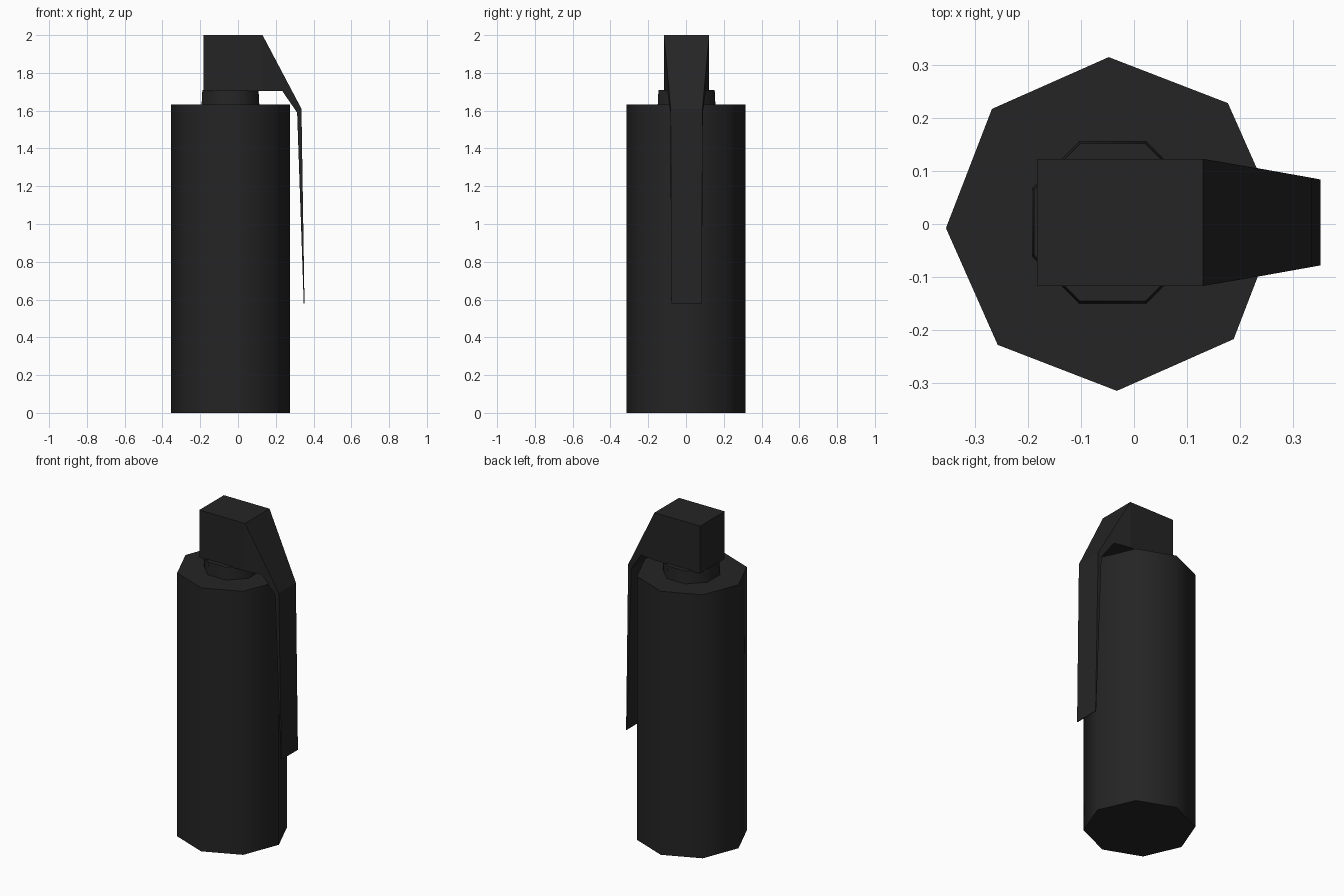
import bpy, bmesh, math

if "Cube" in bpy.data.objects:
    bpy.data.objects.remove(bpy.data.objects["Cube"])

CX, CY = -0.04, 0.003

black = bpy.data.materials.new("matte_black")
black.diffuse_color = (0.018, 0.018, 0.018, 1)
black.use_nodes = True
black.node_tree.nodes["Principled BSDF"].inputs["Base Color"].default_value = black.diffuse_color


def finish(name, bm, smooth_angle=None):
    bmesh.ops.recalc_face_normals(bm, faces=bm.faces)
    if smooth_angle:
        for f in bm.faces:
            f.smooth = True
        for e in bm.edges:
            e.smooth = e.calc_face_angle(0) < smooth_angle
    me = bpy.data.meshes.new(name)
    bm.to_mesh(me)
    bm.free()
    me.materials.append(black)
    ob = bpy.data.objects.new(name, me)
    bpy.context.collection.objects.link(ob)
    return ob


def prism(name, rings, turn, cy):
    """Closed eight-sided body through (radius, z) rings."""
    bm = bmesh.new()
    loops = []
    for r, z in rings:
        loops.append([bm.verts.new((CX + r * math.cos(turn + i * math.pi / 4),
                                    cy + r * math.sin(turn + i * math.pi / 4), z))
                      for i in range(8)])
    for a, b in zip(loops, loops[1:]):
        for i in range(8):
            j = (i + 1) % 8
            bm.faces.new((a[i], a[j], b[j], b[i]))
    bm.faces.new(loops[0][::-1])
    bm.faces.new(loops[-1])
    return finish(name, bm, math.radians(60))


# Canister and neck
prism("canister_body", [(0.315, 0), (0.315, 1.633)], math.radians(1.4), 0.0)
prism("neck", [(0.166, 1.62), (0.161, 1.71)], math.radians(22.5), CY)

# Head and safety lever: matching outer and inner stations (x, z, half width)
outer = [(-0.183, 2.0, 0.12), (0.13, 2.0, 0.12), (0.336, 1.61, 0.084), (0.352, 0.58, 0.081)]
inner = [(-0.183, 1.705, 0.12), (0.13, 1.705, 0.12), (0.235, 1.703, 0.102),
         (0.313, 1.59, 0.086), (0.348, 0.58, 0.081)]

bm = bmesh.new()


def pair(p):
    x, z, w = p
    return [bm.verts.new((x, CY + s * w, z)) for s in (-1, 1)]


o = [pair(p) for p in outer]
n = [pair(p) for p in inner]
# strips across the outer and inner surfaces, plus the two ends
for chain in (o, n, [o[0], n[0]], [o[-1], n[-1]]):
    for a, b in zip(chain, chain[1:]):
        bm.faces.new((a[0], a[1], b[1], b[0]))
# side walls
for s in (0, 1):
    bm.faces.new([v[s] for v in (o[0], o[1], n[1], n[0])])
    bm.faces.new([v[s] for v in (o[1], n[2], n[1])])
    bm.faces.new([v[s] for v in (o[1], o[2], n[2])])
    bm.faces.new([v[s] for v in (o[2], n[3], n[2])])
    bm.faces.new([v[s] for v in (o[2], o[3], n[4], n[3])])
finish("head_and_lever", bm)
